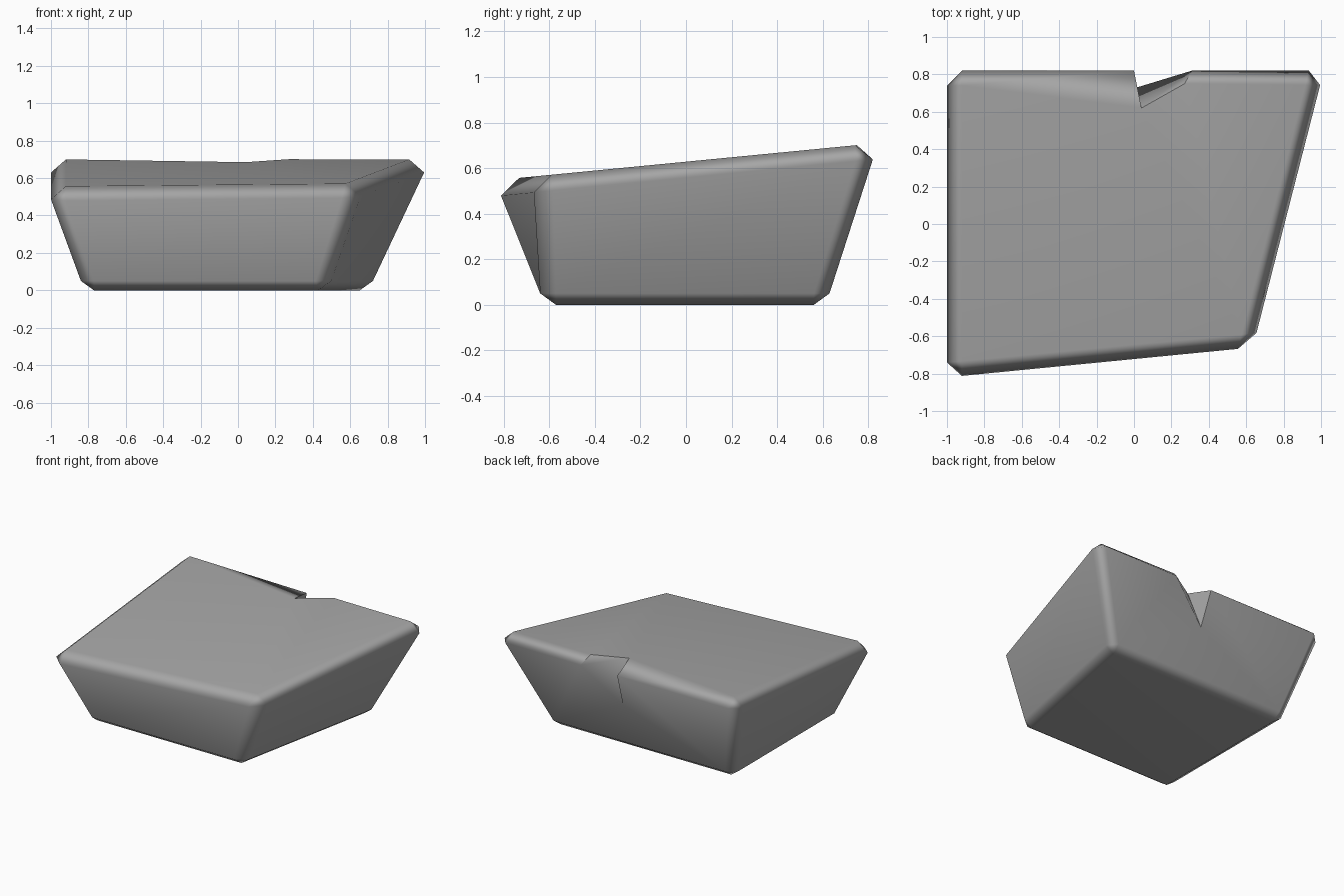
import bpy
import bmesh
from mathutils import Vector

cube = bpy.data.objects.get("Cube")
if cube:
    bpy.data.objects.remove(cube, do_unlink=True)

# Corner plans, counter-clockwise from the front corner at -x
RIM = [(-1, -.82), (.635, -.66), (1.015, .82), (-1, .82)]
BASE = [(-.84, -.64), (.485, -.64), (.735, .63), (-.84, .63)]


def slope(y):
    """Height of the tilted top."""
    return .628 + .097 * y


bm = bmesh.new()


def vert(x, y, z):
    return bm.verts.new((x, y, z))


def chamfer(plan, size, side_z, cap_z):
    """Cut each corner into two side points and one inset cap point."""
    before, after, cap = [], [], []
    for i, corner in enumerate(plan):
        c = Vector(corner)
        back = (Vector(plan[i - 1]) - c).normalized() * size
        ahead = (Vector(plan[(i + 1) % len(plan)]) - c).normalized() * size
        for points, offset, height in ((before, back, side_z),
                                       (after, ahead, side_z),
                                       (cap, back + ahead, cap_z)):
            p = c + offset
            points.append(vert(p.x, p.y, height(p.y)))
    return before, after, cap


up_a, up_b, top = chamfer(RIM, .08, lambda y: slope(y) - .07, slope)
low_a, low_b, bottom = chamfer(BASE, .07, lambda y: .05, lambda y: 0)

# Broken notch in the rear rim
lip = vert(0, .82, .638)
tip = vert(.015, .73, .38)
inner = vert(.04, .62, .685)
far_low = vert(.31, .82, .638)
far_top = vert(.27, .75, slope(.75))

# Sides and chamfered edges
for i in range(4):
    j = (i + 1) % 4
    bm.faces.new((bottom[i], bottom[j], low_a[j], low_b[i]))
    bm.faces.new((low_a[i], low_b[i], up_b[i], up_a[i]))
    bm.faces.new((bottom[i], low_a[i], low_b[i]))
    bm.faces.new((top[i], up_a[i], up_b[i]))
    if i != 2:
        bm.faces.new((low_b[i], low_a[j], up_a[j], up_b[i]))
        bm.faces.new((up_b[i], up_a[j], top[j], top[i]))

# Rear side and rim, interrupted by the notch
bm.faces.new((low_b[2], low_a[3], tip))
bm.faces.new((low_b[2], tip, far_low, up_b[2]))
bm.faces.new((low_a[3], up_a[3], lip, tip))
bm.faces.new((up_b[2], far_low, far_top, top[2]))
bm.faces.new((lip, up_a[3], top[3], inner))

# Notch faces
bm.faces.new((lip, inner, tip))
bm.faces.new((far_low, tip, inner))
bm.faces.new((far_low, inner, far_top))

# Top and underside
bm.faces.new((top[0], top[1], inner, top[3]))
bm.faces.new((top[1], top[2], far_top, inner))
bm.faces.new(bottom)

bmesh.ops.recalc_face_normals(bm, faces=bm.faces[:])
for face in bm.faces:
    face.smooth = True
for a, b in ((lip, inner), (lip, tip), (inner, tip),
             (inner, far_top), (far_top, far_low)):
    edge = bm.edges.get((a, b))
    if edge:
        edge.smooth = False

mesh = bpy.data.meshes.new("stone_block")
bm.to_mesh(mesh)
bm.free()
block = bpy.data.objects.new("stone_block", mesh)
bpy.context.collection.objects.link(block)

# Keep the broad faces even and the rims softly rounded
weighted = block.modifiers.new("soft_rims", 'WEIGHTED_NORMAL')
weighted.keep_sharp = True

# Stone colour
stone = bpy.data.materials.new("grey stone")
stone.use_nodes = True
colour = (.38, .38, .38, 1)
stone.diffuse_color = colour
for node in stone.node_tree.nodes:
    if node.type == 'BSDF_PRINCIPLED':
        node.inputs["Base Color"].default_value = colour
        node.inputs["Roughness"].default_value = .8
mesh.materials.append(stone)
